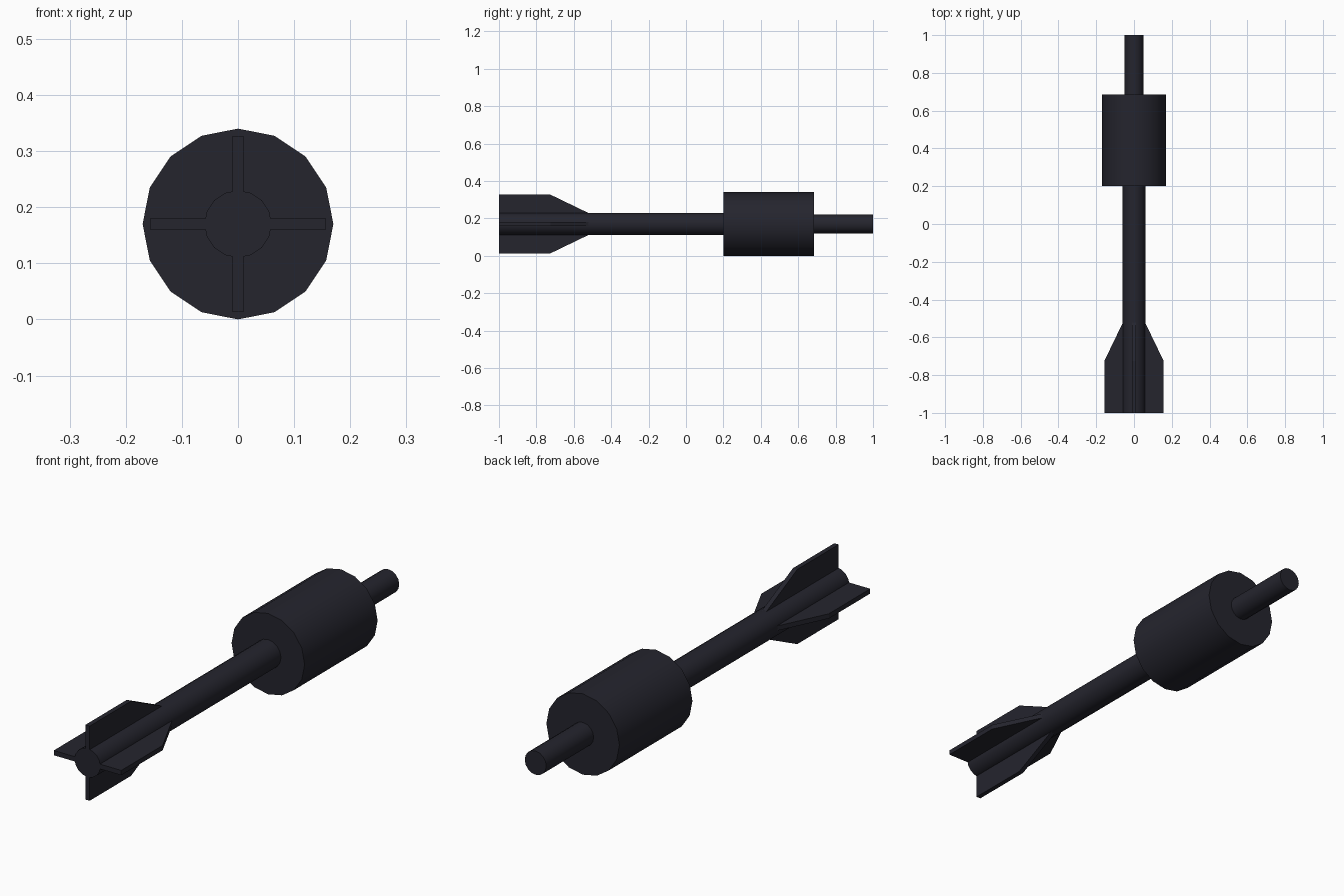
import bpy, bmesh, math
from mathutils import Matrix

if "Cube" in bpy.data.objects:
    bpy.data.objects.remove(bpy.data.objects["Cube"])

AXIS_Z = 0.17  # height of the long axis

mat = bpy.data.materials.new("dark_charcoal")
mat.diffuse_color = (0.018, 0.018, 0.027, 1)
mat.use_nodes = True
mat.node_tree.nodes["Principled BSDF"].inputs["Base Color"].default_value = mat.diffuse_color


def add_object(name, bm, smooth=False):
    bmesh.ops.recalc_face_normals(bm, faces=bm.faces)
    mesh = bpy.data.meshes.new(name)
    bm.to_mesh(mesh)
    bm.free()
    mesh.materials.append(mat)
    obj = bpy.data.objects.new(name, mesh)
    bpy.context.collection.objects.link(obj)
    if smooth:
        bpy.ops.object.select_all(action='DESELECT')
        obj.select_set(True)
        bpy.context.view_layer.objects.active = obj
        bpy.ops.object.shade_smooth_by_angle(angle=math.radians(30))
    return obj


def rod(name, radius, y0, y1, sides=16):
    """Cylinder along y, with a vertex at the top and at each side."""
    bm = bmesh.new()
    m = (Matrix.Translation((0, (y0 + y1) / 2, AXIS_Z))
         @ Matrix.Rotation(math.pi / 2, 4, 'X'))
    bmesh.ops.create_cone(bm, cap_ends=True, segments=sides, radius1=radius,
                          radius2=radius, depth=y1 - y0, matrix=m)
    return add_object(name, bm, True)


def fin(name, angle, thickness=0.02):
    """Flat tapered fin, turned about the long axis."""
    profile = [(0.04, -1), (0.157, -1), (0.157, -0.725), (0.058, -0.52), (0.04, -0.52)]
    bm = bmesh.new()
    face = bm.faces.new([bm.verts.new((-thickness / 2, y, r)) for r, y in profile])
    ext = bmesh.ops.extrude_face_region(bm, geom=[face])
    moved = [g for g in ext["geom"] if isinstance(g, bmesh.types.BMVert)]
    bmesh.ops.translate(bm, verts=moved, vec=(thickness, 0, 0))
    bm.transform(Matrix.Translation((0, 0, AXIS_Z)) @ Matrix.Rotation(angle, 4, 'Y'))
    return add_object(name, bm)


# Body: long shaft, wide drum and narrow front rod
rod("shaft", 0.06, -1.0, 0.205)
rod("drum", 0.17, 0.2, 0.685)
rod("front_rod", 0.05, 0.68, 1.0)

# Four tail fins
for i, side in enumerate(("top", "right", "bottom", "left")):
    fin(f"tail_fin_{side}", i * math.pi / 2)
